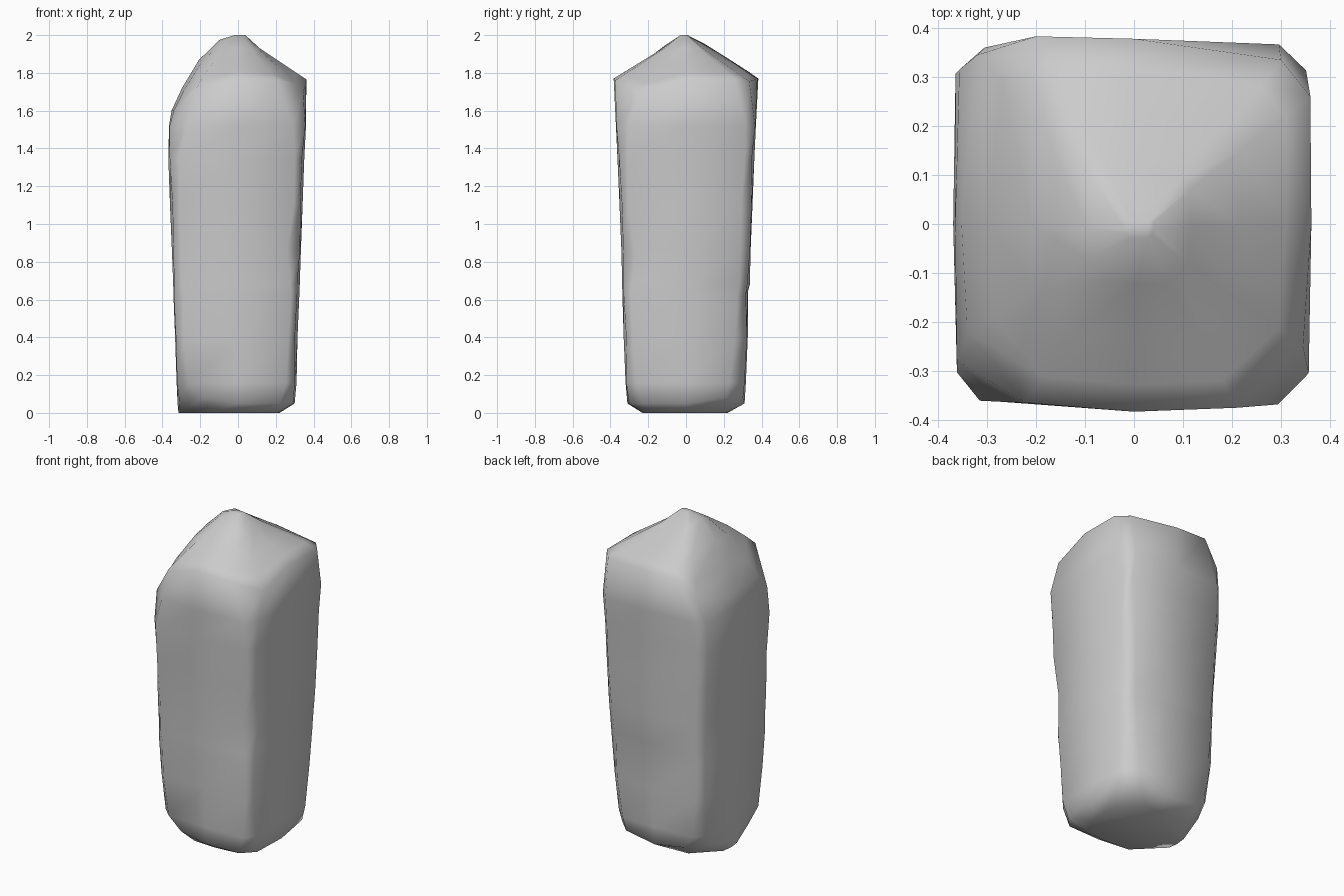
import bpy, bmesh, random
from mathutils import Vector

if "Cube" in bpy.data.objects:
    bpy.data.objects.remove(bpy.data.objects["Cube"])

random.seed(4)

# Body sections: z, x0, x1, y0, y1, corner cuts (front-left, front-right, back-right, back-left)
BODY = [
    (0.00, -.315, .22, -.23, .22, .17, .12, .13, .15),
    (0.05, -.320, .30, -.31, .31, .14, .08, .10, .12),
    (0.16, -.325, .31, -.32, .317, .07, .06, .09, .07),
    (0.40, -.333, .315, -.33, .327, .05, .05, .07, .05),
    (0.63, -.342, .325, -.337, .337, .05, .05, .06, .05),
    (0.68, -.343, .327, -.338, .338, .05, .055, .06, .05),
    (0.86, -.350, .333, -.342, .342, .05, .07, .055, .05),
    (1.10, -.360, .342, -.352, .352, .055, .05, .055, .05),
    (1.35, -.369, .351, -.363, .362, .06, .055, .055, .055),
    (1.52, -.365, .360, -.371, .370, .09, .07, .06, .06),
]

# Shoulder where the sides turn into the pointed top, same order as a body section
SHOULDER = [
    (-.34, -.22, 1.60), (-.22, -.365, 1.72), (0, -.383, 1.77),
    (.21, -.375, 1.76), (.345, -.25, 1.69), (.362, 0, 1.765),
    (.360, .26, 1.765), (.30, .335, 1.755), (0, .378, 1.77),
    (-.20, .383, 1.77), (-.32, .345, 1.64), (-.352, 0, 1.60),
]
BULGE = [.36, .12, 0, 0, .08, 0, 0, 0, 0, .05, .30, .45]
APEX = Vector((.01, -.01, 2.0))


def section(z, x0, x1, y0, y1, fl, fr, br, bl):
    """Chamfered square with a middle point on each side."""
    s = .008
    pts = [(x0 + s, y0 + fl), (x0 + fl, y0 + s), (0, y0),
           (x1 - fr, y0 + s), (x1 - s, y0 + fr), (x1, 0),
           (x1 - s, y1 - br), (x1 - br, y1 - s), (0, y1),
           (x0 + bl, y1 - s), (x0 + s, y1 - bl), (x0, 0)]
    rough = .006 if z > .1 else 0
    out = []
    for i, (x, y) in enumerate(pts):
        j = rough if i % 3 != 2 else 0
        out.append(Vector((x + random.uniform(-j, j), y + random.uniform(-j, j), z)))
    return out


rings = [section(*row) for row in BODY]
# Shallow crack across the back face
for i in (7, 8):
    rings[4][i].y -= .012
# Uneven lower edge
for i in (0, 1, 6, 7, 9, 10):
    rings[1][i].z += .03

# Rounded left shoulder and pointed cap
shoulder = [Vector(p) for p in SHOULDER]
rings.append(shoulder)
for t in (.85, .6, .3):
    rings.append([APEX.lerp(p, t) + Vector((0, 0, b * t * (1 - t)))
                  for p, b in zip(shoulder, BULGE)])
rings.append([Vector((APEX.x + (p.x) * .08, APEX.y + p.y * .05, 2.0)) for p in shoulder])

# Loft the stone
bm = bmesh.new()
loops = [[bm.verts.new(p) for p in r] for r in rings]
for a, b in zip(loops, loops[1:]):
    for i in range(12):
        k = (i + 1) % 12
        bm.faces.new((a[i], a[k], b[k], b[i]))
bm.faces.new(loops[0][::-1])
bm.faces.new(loops[-1])
bmesh.ops.recalc_face_normals(bm, faces=bm.faces)

mesh = bpy.data.meshes.new("stone_pillar")
bm.to_mesh(mesh)
bm.free()
pillar = bpy.data.objects.new("stone_pillar", mesh)
bpy.context.collection.objects.link(pillar)
bpy.context.view_layer.objects.active = pillar
pillar.select_set(True)
bpy.ops.object.shade_smooth_by_angle(angle=1.0)
